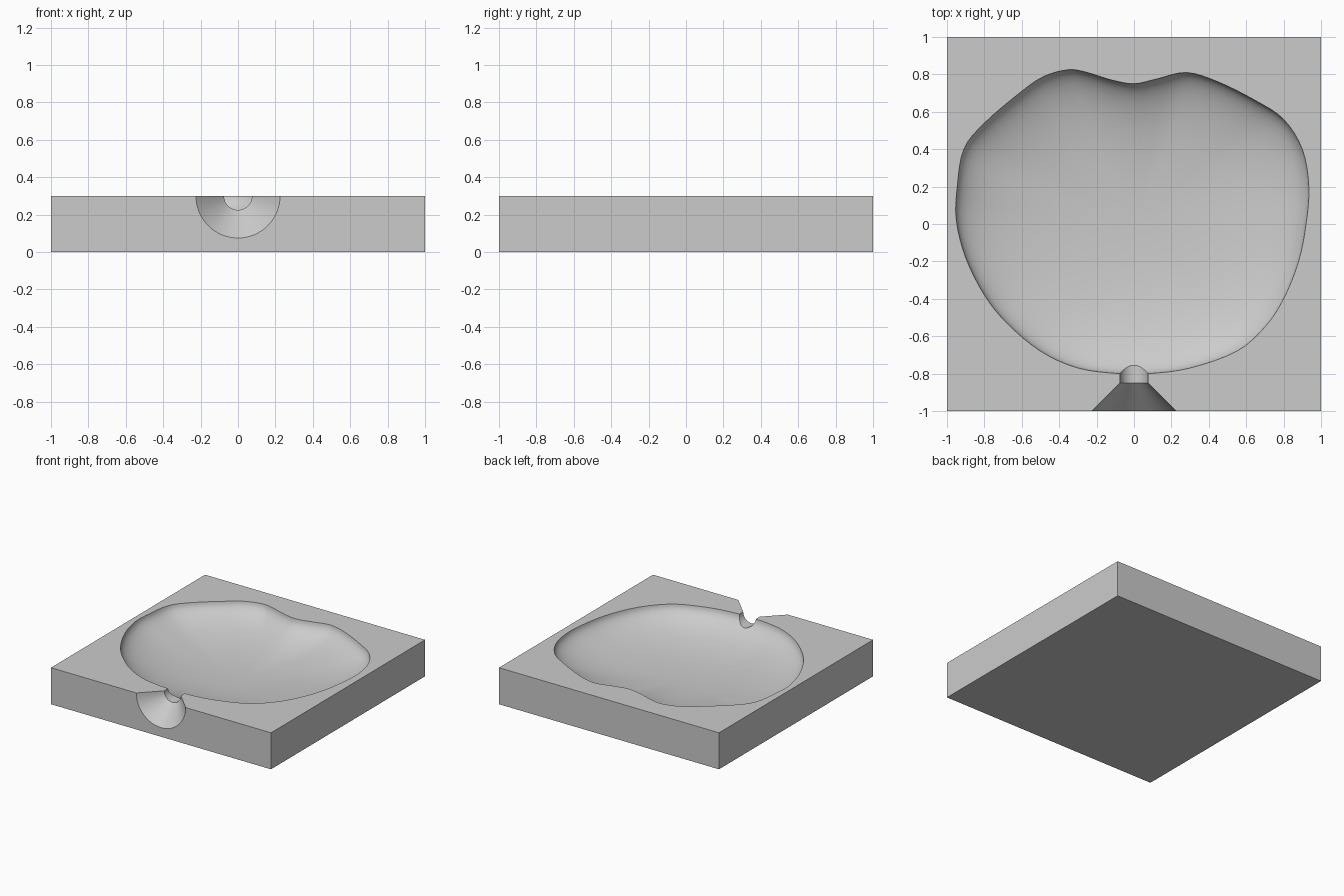
import bpy
import bmesh
import math
from mathutils import Matrix, Vector

if "Cube" in bpy.data.objects:
    bpy.data.objects.remove(bpy.data.objects["Cube"], do_unlink=True)

TOP = 0.3      # height of the block
DEPTH = 0.21   # depth of the hollow

grey = bpy.data.materials.new("plain grey")
grey.use_nodes = True
colour = (0.6, 0.6, 0.6, 1)
grey.diffuse_color = colour
grey.node_tree.nodes["Principled BSDF"].inputs["Base Color"].default_value = colour


def make_object(name, bm):
    bmesh.ops.recalc_face_normals(bm, faces=bm.faces)
    mesh = bpy.data.meshes.new(name)
    bm.to_mesh(mesh)
    bm.free()
    mesh.materials.append(grey)
    obj = bpy.data.objects.new(name, mesh)
    bpy.context.collection.objects.link(obj)
    return obj


def smooth_loop(points, steps):
    """Closed Catmull-Rom curve through the points."""
    out = []
    n = len(points)
    for i in range(n):
        a, b, c, d = (Vector(points[(i + k - 1) % n]) for k in range(4))
        for s in range(steps):
            t = s / steps
            out.append(0.5 * (2 * b + (c - a) * t + (2 * a - 5 * b + 4 * c - d) * t**2
                              + (3 * b - a - 3 * c + d) * t**3))
    return out


def cone_along_y(name, y0, r0, y1, r1):
    """Round cutter lying along y with its axis on the block's top plane."""
    bm = bmesh.new()
    place = Matrix.Translation((0, (y0 + y1) / 2, TOP)) @ Matrix.Rotation(-math.pi / 2, 4, "X")
    bmesh.ops.create_cone(bm, cap_ends=True, segments=64, radius1=r0, radius2=r1,
                          depth=y1 - y0, matrix=place)
    return make_object(name, bm)


# Block
bm = bmesh.new()
bmesh.ops.create_cube(bm, size=1, matrix=Matrix.Translation((0, 0, TOP / 2))
                      @ Matrix.Diagonal((2, 2, TOP, 1)))
block = make_object("mould_block", bm)

# Fruit-shaped hollow: one outline shrunk in rings towards the floor
outline = smooth_loop([
    (0, .75), (.12, .775), (.28, .81), (.45, .76), (.65, .66), (.8, .56), (.9, .4),
    (.935, .2), (.92, 0), (.88, -.2), (.8, -.4), (.7, -.55), (.55, -.68), (.3, -.77),
    (.08, -.8), (-.08, -.8), (-.3, -.77), (-.5, -.68), (-.68, -.53), (-.8, -.38),
    (-.9, -.18), (-.95, .02), (-.945, .2), (-.91, .4), (-.8, .54), (-.6, .71),
    (-.48, .79), (-.35, .825), (-.25, .81), (-.12, .77)], 4)
bm = bmesh.new()
levels = [(1, TOP + 0.1)]
for i in range(18):
    r = math.cos(i / 18 * math.pi / 2)
    levels.append((r, TOP - DEPTH * math.sqrt(1 - r**2.2)))
rings = [[bm.verts.new((p.x * r, p.y * r, z)) for p in outline] for r, z in levels]
count = len(outline)
for upper, lower in zip(rings, rings[1:]):
    for i in range(count):
        j = (i + 1) % count
        bm.faces.new((upper[i], upper[j], lower[j], lower[i]))
bm.faces.new(rings[0])
centre = bm.verts.new((0, 0, TOP - DEPTH))
for i in range(count):
    bm.faces.new((rings[-1][i], rings[-1][(i + 1) % count], centre))
hollow = make_object("hollow_cutter", bm)

# Pouring channel and funnel at the front
channel = cone_along_y("channel_cutter", -0.9, 0.075, -0.71, 0.075)
funnel = cone_along_y("funnel_cutter", -1.02, 0.245, -0.85, 0.075)

# Cut everything out of the block
bpy.ops.object.select_all(action="DESELECT")
block.select_set(True)
bpy.context.view_layer.objects.active = block
for cutter in (hollow, channel, funnel):
    cutter.hide_render = True
    mod = block.modifiers.new(cutter.name, "BOOLEAN")
    mod.operation = "DIFFERENCE"
    mod.solver = "EXACT"
    mod.object = cutter
    bpy.ops.object.modifier_apply(modifier=mod.name)
    bpy.data.objects.remove(cutter, do_unlink=True)

bpy.ops.object.shade_smooth_by_angle(angle=math.radians(30))
